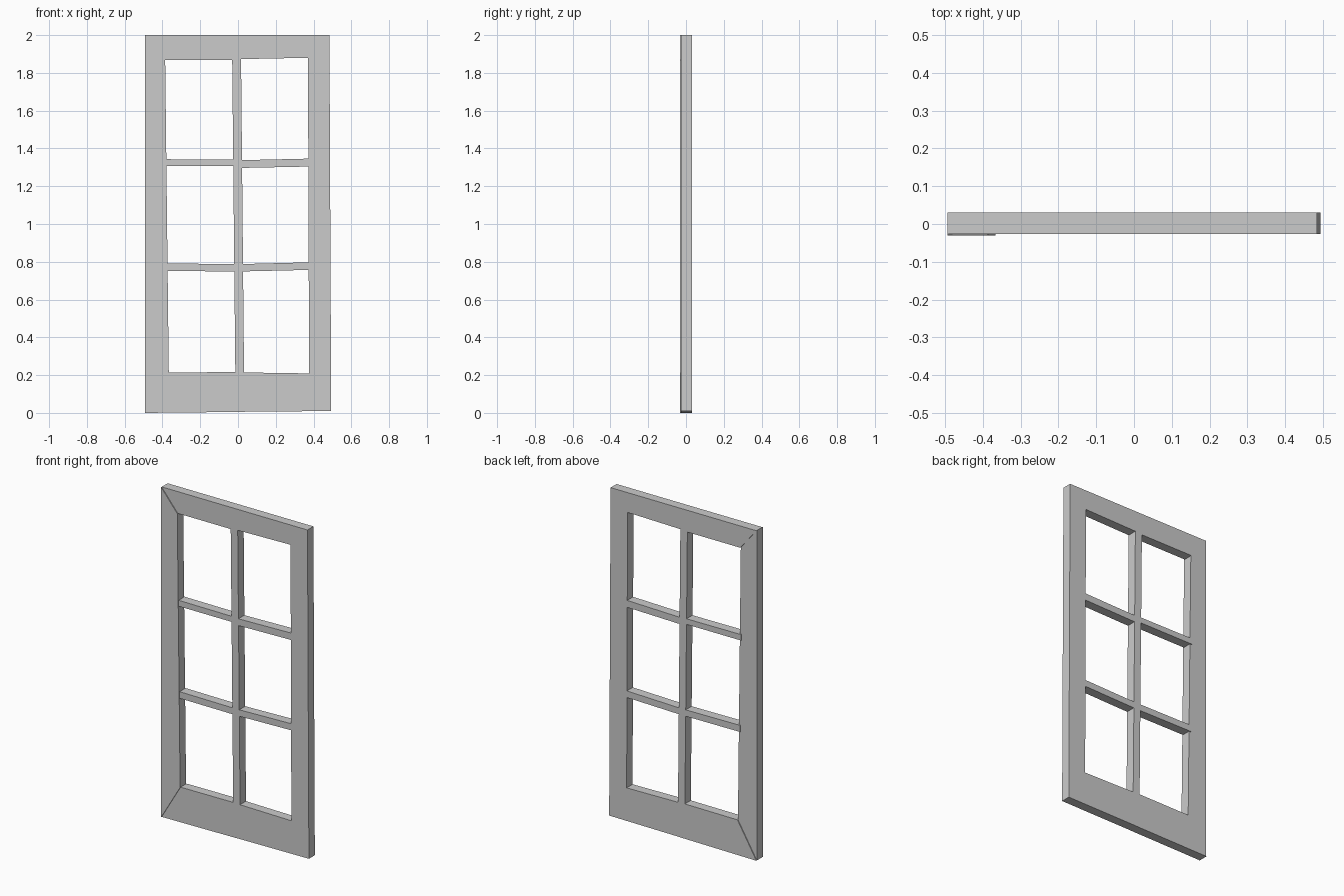
import bpy, bmesh

if "Cube" in bpy.data.objects:
    bpy.data.objects.remove(bpy.data.objects["Cube"])

THICK = 0.057


def slab(name, polys, y_front):
    """Extrude flat (x, z) polygons backwards from y_front into one solid."""
    bm = bmesh.new()
    faces = [bm.faces.new([bm.verts.new((x, y_front, z)) for x, z in p]) for p in polys]
    bmesh.ops.remove_doubles(bm, verts=bm.verts[:], dist=0.0001)
    result = bmesh.ops.extrude_face_region(bm, geom=bm.faces[:], use_keep_orig=True)
    moved = [v for v in result["geom"] if isinstance(v, bmesh.types.BMVert)]
    bmesh.ops.translate(bm, verts=moved, vec=(0, THICK, 0))
    bmesh.ops.recalc_face_normals(bm, faces=bm.faces[:])
    # merge coplanar faces into clean boards
    mesh = bpy.data.meshes.new(name)
    bm.to_mesh(mesh)
    bm.free()
    obj = bpy.data.objects.new(name, mesh)
    bpy.context.collection.objects.link(obj)
    return obj


# Slightly crooked upright lines: x at z = 2 and x at z = 0
uprights = [(-0.387, -0.364), (-0.032, -0.012), (0.015, 0.034), (0.370, 0.377)]

# Heights of the horizontal edges at each upright, top to bottom
heights = [
    (1.868, 1.868, 1.873, 1.880),
    (1.343, 1.341, 1.338, 1.346),
    (1.307, 1.307, 1.297, 1.304),
    (0.791, 0.788, 0.788, 0.797),
    (0.751, 0.749, 0.749, 0.757),
    (0.214, 0.216, 0.214, 0.209),
]


def at(col, z):
    top, bottom = uprights[col]
    return (bottom + (top - bottom) * z / 2, z)


LEFT = -0.4935
rows = [[at(c, z) for c, z in enumerate(hs)] for hs in heights]
stile_top, stile_bottom = rows[0][0], rows[-1][0]

# Bar ends run a little way into the left stile
for r in rows[1:5]:
    r[0] = (r[0][0] - 0.012, r[0][1])

# Outer rows end in mitred corners; outer right edge closes every row
top_row = [(LEFT, 2.0), at(1, 2.0), at(2, 2.0), at(3, 2.0), (0.484, 2.0)]
low_row = [(LEFT, 0.0), at(1, 0.005), at(2, 0.006), at(3, 0.009), (0.4935, 0.01)]
for r in rows:
    z = r[3][1]
    r.append((0.4935 - 0.0095 * z / 2, z))
grid = [top_row] + rows + [low_row]

# Rails, bars and right stile: every grid cell except the six panes
cells = []
for i in range(len(grid) - 1):
    for j in range(4):
        if i in (1, 3, 5) and j in (0, 2):
            continue
        a, b = grid[i], grid[i + 1]
        cells.append([a[j], b[j], b[j + 1], a[j + 1]])
slab("window_frame", cells, -0.026)

# Left stile, mitred at both ends and set slightly forward
slab("left_stile", [[(LEFT, 2.0), (LEFT, 0.0), stile_bottom, stile_top]], -0.031)
